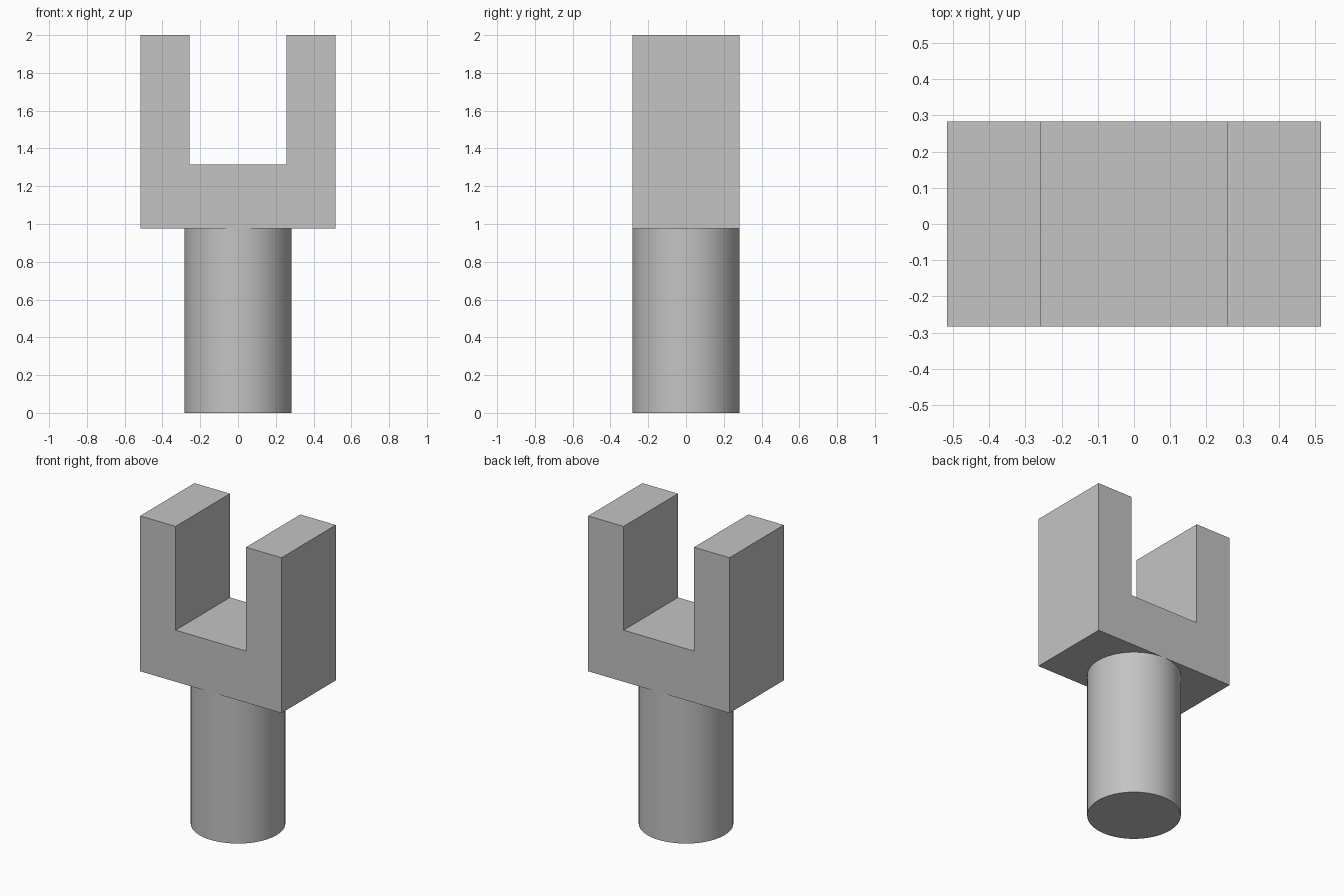
import bpy
import bmesh

# Remove the default cube
cube = bpy.data.objects.get("Cube")
if cube:
    bpy.data.objects.remove(cube, do_unlink=True)

# Plain grey material
GREY = (0.55, 0.55, 0.55, 1.0)
grey = bpy.data.materials.new("plain_grey")
grey.use_nodes = True
grey.diffuse_color = GREY
grey.node_tree.nodes["Principled BSDF"].inputs["Base Color"].default_value = GREY

RADIUS = 0.283       # shaft radius, also half the fork depth
HALF_WIDTH = 0.516   # outer half width of the fork
HALF_SLOT = 0.257    # half width of the slot
FORK_BASE, SLOT_FLOOR, TOP = 0.975, 1.315, 2.0


def extruded_profile(name, points, depth):
    """Extrude an x-z outline along y, centred on y = 0."""
    bm = bmesh.new()
    face = bm.faces.new([bm.verts.new((x, -depth / 2, z)) for x, z in points])
    result = bmesh.ops.extrude_face_region(bm, geom=[face])
    moved = [v for v in result["geom"] if isinstance(v, bmesh.types.BMVert)]
    bmesh.ops.translate(bm, verts=moved, vec=(0, depth, 0))
    bmesh.ops.recalc_face_normals(bm, faces=bm.faces)
    mesh = bpy.data.meshes.new(name)
    bm.to_mesh(mesh)
    bm.free()
    obj = bpy.data.objects.new(name, mesh)
    bpy.context.collection.objects.link(obj)
    mesh.materials.append(grey)
    return obj


# U-shaped fork: right half of the outline, mirrored to the left
half = [(HALF_WIDTH, FORK_BASE), (HALF_WIDTH, TOP), (HALF_SLOT, TOP), (HALF_SLOT, SLOT_FLOOR)]
outline = half + [(-x, z) for x, z in reversed(half)]
extruded_profile("fork", outline, 2 * RADIUS)

# Round shaft
bpy.ops.mesh.primitive_cylinder_add(vertices=64, radius=RADIUS, depth=FORK_BASE,
                                    location=(0, 0, FORK_BASE / 2))
shaft = bpy.context.object
shaft.name = shaft.data.name = "shaft"
shaft.data.materials.append(grey)
bpy.ops.object.shade_smooth_by_angle()
